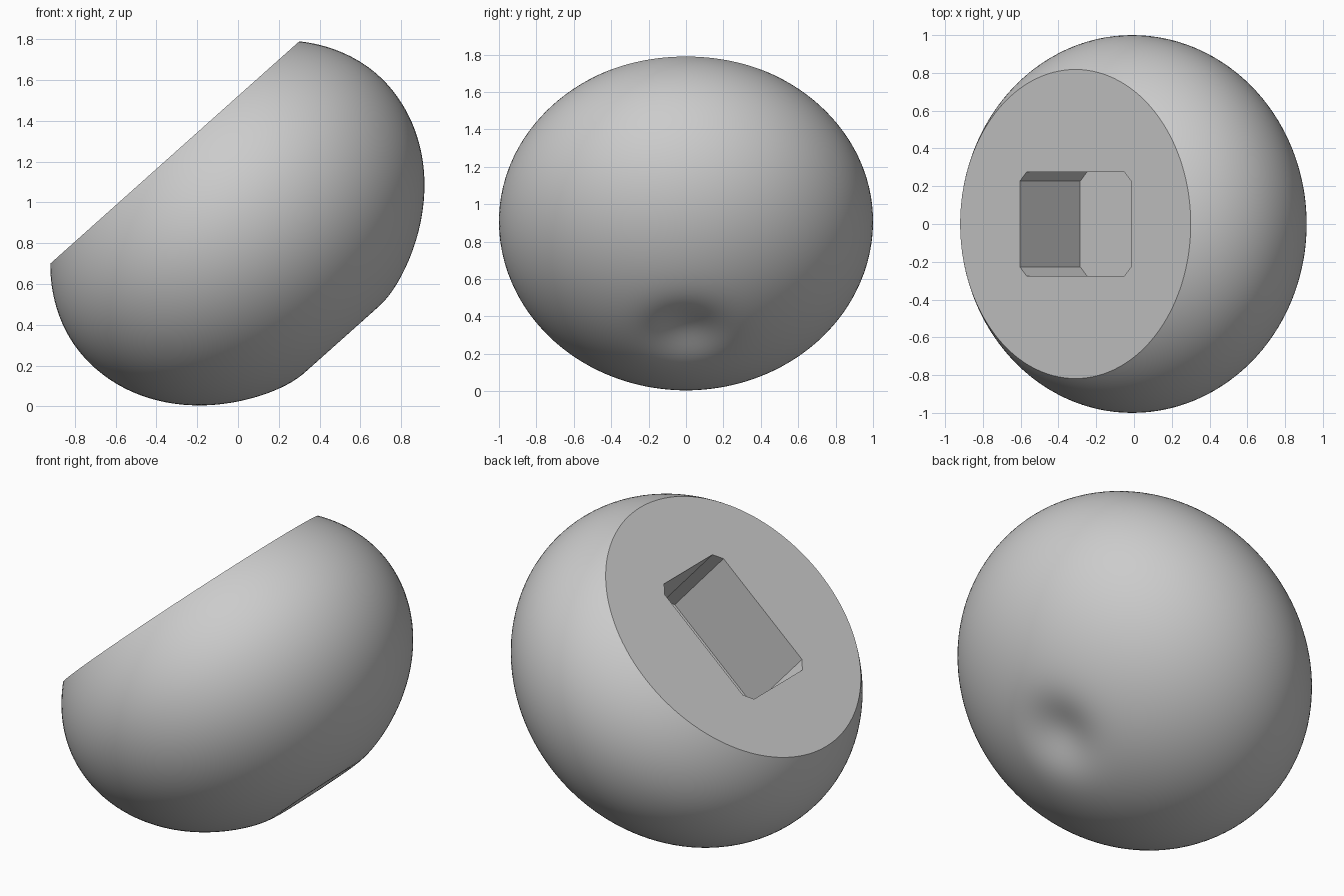
import bpy, bmesh, math

# Remove the default cube
if "Cube" in bpy.data.objects:
    bpy.data.objects.remove(bpy.data.objects["Cube"], do_unlink=True)

TILT = math.atan2(-0.666, 0.746)     # axis leans toward -x
FACE_CENTRE = (-0.31, 0, 1.245)      # middle of the flat cut face
EQUATOR = 0.45                       # depth of the widest ring below the face
SLOT_LENGTH, SLOT_WIDTH, SLOT_DEPTH, CHAMFER = 0.79, 0.553, 0.48, 0.05


def make_object(name, bm):
    bmesh.ops.recalc_face_normals(bm, faces=bm.faces)
    mesh = bpy.data.meshes.new(name)
    bm.to_mesh(mesh)
    bm.free()
    obj = bpy.data.objects.new(name, mesh)
    obj.location = FACE_CENTRE
    obj.rotation_euler = (0, TILT, 0)
    bpy.context.collection.objects.link(obj)
    return obj


# Rounded body: squashed ball with a soft dimple at the base, sliced flat on top
bm = bmesh.new()
bmesh.ops.create_uvsphere(bm, u_segments=128, v_segments=96, radius=1)
for v in bm.verts:
    r = math.hypot(v.co.x, v.co.y)
    if v.co.z > 0:
        v.co.z *= 0.783
    else:
        v.co.z = v.co.z * 0.82 + 0.07 * math.exp(-(r / 0.2) ** 2)
    v.co.z -= EQUATOR
cut = bmesh.ops.bisect_plane(bm, geom=bm.verts[:] + bm.edges[:] + bm.faces[:],
                             plane_co=(0, 0, 0), plane_no=(0, 0, 1), clear_outer=True)
rim = [e for e in cut["geom_cut"] if isinstance(e, bmesh.types.BMEdge)]
bmesh.ops.holes_fill(bm, edges=rim, sides=0)
body = make_object("rounded_body", bm)

# Slot cutter: straight prism with chamfered corners
bm = bmesh.new()
bmesh.ops.create_cube(bm, size=1)
for v in bm.verts:
    v.co.x *= SLOT_LENGTH
    v.co.y *= SLOT_WIDTH
    v.co.z = 0.2 if v.co.z > 0 else -SLOT_DEPTH
upright = [e for e in bm.edges if abs(e.verts[0].co.z - e.verts[1].co.z) > 0.1]
bmesh.ops.bevel(bm, geom=upright, offset=CHAMFER, segments=1, affect='EDGES')
cutter = make_object("slot_cutter", bm)
cutter.hide_render = True

# Cut the slot into the flat face
mod = body.modifiers.new("slot", 'BOOLEAN')
mod.operation = 'DIFFERENCE'
mod.solver = 'EXACT'
mod.object = cutter
bpy.ops.object.select_all(action='DESELECT')
body.select_set(True)
bpy.context.view_layer.objects.active = body
bpy.ops.object.modifier_apply(modifier=mod.name)
bpy.data.objects.remove(cutter, do_unlink=True)

# Single grey material
grey = bpy.data.materials.new("plain_grey")
grey.use_nodes = True
colour = (0.6, 0.6, 0.6, 1)
grey.diffuse_color = colour
grey.node_tree.nodes["Principled BSDF"].inputs["Base Color"].default_value = colour
body.data.materials.clear()
body.data.materials.append(grey)

bpy.ops.object.shade_smooth_by_angle(angle=math.radians(30))
